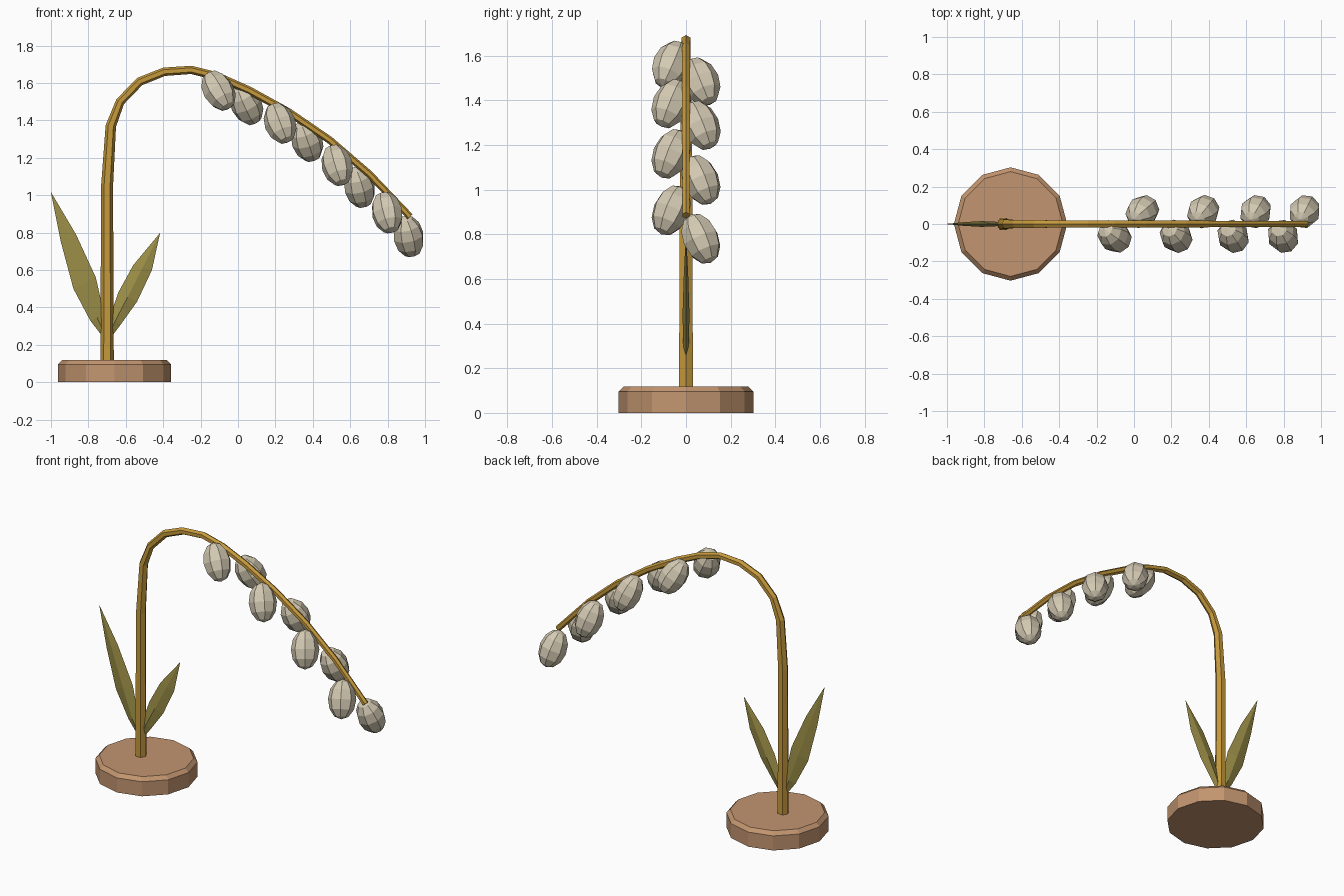
import bpy, bmesh, math
from mathutils import Vector, Matrix

if "Cube" in bpy.data.objects:
    bpy.data.objects.remove(bpy.data.objects["Cube"])


def material(name, rgb):
    m = bpy.data.materials.new(name)
    m.diffuse_color = (*rgb, 1)
    m.use_nodes = True
    m.node_tree.nodes["Principled BSDF"].inputs["Base Color"].default_value = m.diffuse_color
    return m


GOLD = material("golden_stem", (0.56, 0.32, 0.045))
CREAM = material("cream_bud", (0.66, 0.59, 0.45))
WOOD = material("tan_wood", (0.54, 0.30, 0.16))
OLIVE = material("olive_leaf", (0.34, 0.28, 0.065))


def make(name, bm, mat):
    bmesh.ops.recalc_face_normals(bm, faces=bm.faces)
    me = bpy.data.meshes.new(name)
    bm.to_mesh(me)
    bm.free()
    me.materials.append(mat)
    ob = bpy.data.objects.new(name, me)
    bpy.context.collection.objects.link(ob)
    return ob


def loft(name, rings, mat):
    """Skin a list of equal-sized point rings and cap both ends."""
    bm = bmesh.new()
    vs = [[bm.verts.new(p) for p in r] for r in rings]
    n = len(vs[0])
    for a, b in zip(vs, vs[1:]):
        for i in range(n):
            j = (i + 1) % n
            bm.faces.new((a[i], a[j], b[j], b[i]))
    bm.faces.new(vs[0])
    bm.faces.new(vs[-1])
    return make(name, bm, mat)


# round base with chamfered rim
def circle(r, z):
    return [(-0.66 + r * math.cos(k * math.pi / 6), r * math.sin(k * math.pi / 6), z)
            for k in range(12)]


loft("base", [circle(0.303, 0), circle(0.303, 0.095), circle(0.28, 0.118)], WOOD)

# arching six-sided stem
path = [(-0.70, 0.10), (-0.70, 1.05), (-0.68, 1.37), (-0.63, 1.50), (-0.525, 1.608),
        (-0.395, 1.66), (-0.25, 1.67), (-0.11, 1.635), (0.06, 1.56), (0.27, 1.445),
        (0.49, 1.295), (0.70, 1.115), (0.92, 0.885)]
path = [Vector((x, 0, z)) for x, z in path]
rings = []
for i, p in enumerate(path):
    t = (path[min(i + 1, len(path) - 1)] - path[max(i - 1, 0)]).normalized()
    side = Vector((t.z, 0, -t.x))
    r = 0.036 - 0.004 * min(i, 3) - 0.0006 * max(i - 3, 0)
    rings.append([p + side * (r * math.cos(k * math.pi / 3))
                  + Vector((0, r * math.sin(k * math.pi / 3), 0)) for k in range(6)])
loft("stem", rings, GOLD)

# leaves: diamond sections given as (left x, left z, right x, right z, half thickness)
LEAVES = {
    "left_leaf": [(-0.71, 0.225, -0.69, 0.235, 0.006), (-0.79, 0.33, -0.715, 0.36, 0.014),
                  (-0.88, 0.50, -0.76, 0.56, 0.015), (-0.947, 0.75, -0.866, 0.79, 0.010),
                  (-1.0, 1.014, -0.999, 1.015, 0.001)],
    "right_leaf": [(-0.71, 0.235, -0.69, 0.225, 0.006), (-0.685, 0.35, -0.626, 0.31, 0.014),
                   (-0.64, 0.48, -0.54, 0.43, 0.015), (-0.56, 0.626, -0.46, 0.60, 0.010),
                   (-0.418, 0.797, -0.417, 0.796, 0.001)],
}
for name, secs in LEAVES.items():
    rings = []
    for x0, z0, x1, z1, h in secs:
        xm, zm = (x0 + x1) / 2, (z0 + z1) / 2
        rings.append([(x0, 0, z0), (xm, -h, zm), (x1, 0, z1), (xm, h, zm)])
    loft(name, rings, OLIVE)

# hanging buds, alternating front and back: (x, z, lean in degrees)
BUDS = [(-0.104, 1.559, 30), (0.045, 1.483, 26), (0.225, 1.385, 21), (0.37, 1.288, 19),
        (0.53, 1.16, 16), (0.65, 1.043, 14), (0.797, 0.907, 13), (0.912, 0.78, 12)]
for i, (x, z, lean) in enumerate(BUDS):
    s = -1 if i % 2 == 0 else 1
    axis = Vector((math.tan(math.radians(lean)), s * 0.42, -1)).normalized()
    rot = (-axis).to_track_quat('Z', 'Y').to_matrix().to_4x4()
    bm = bmesh.new()
    bmesh.ops.create_uvsphere(bm, u_segments=8, v_segments=6, radius=1)
    bm.transform(Matrix.Translation((x, s * 0.066, z)) @ rot
                 @ Matrix.Diagonal((0.084, 0.084, 0.119, 1)))
    make("bud_%d" % (i + 1), bm, CREAM)
